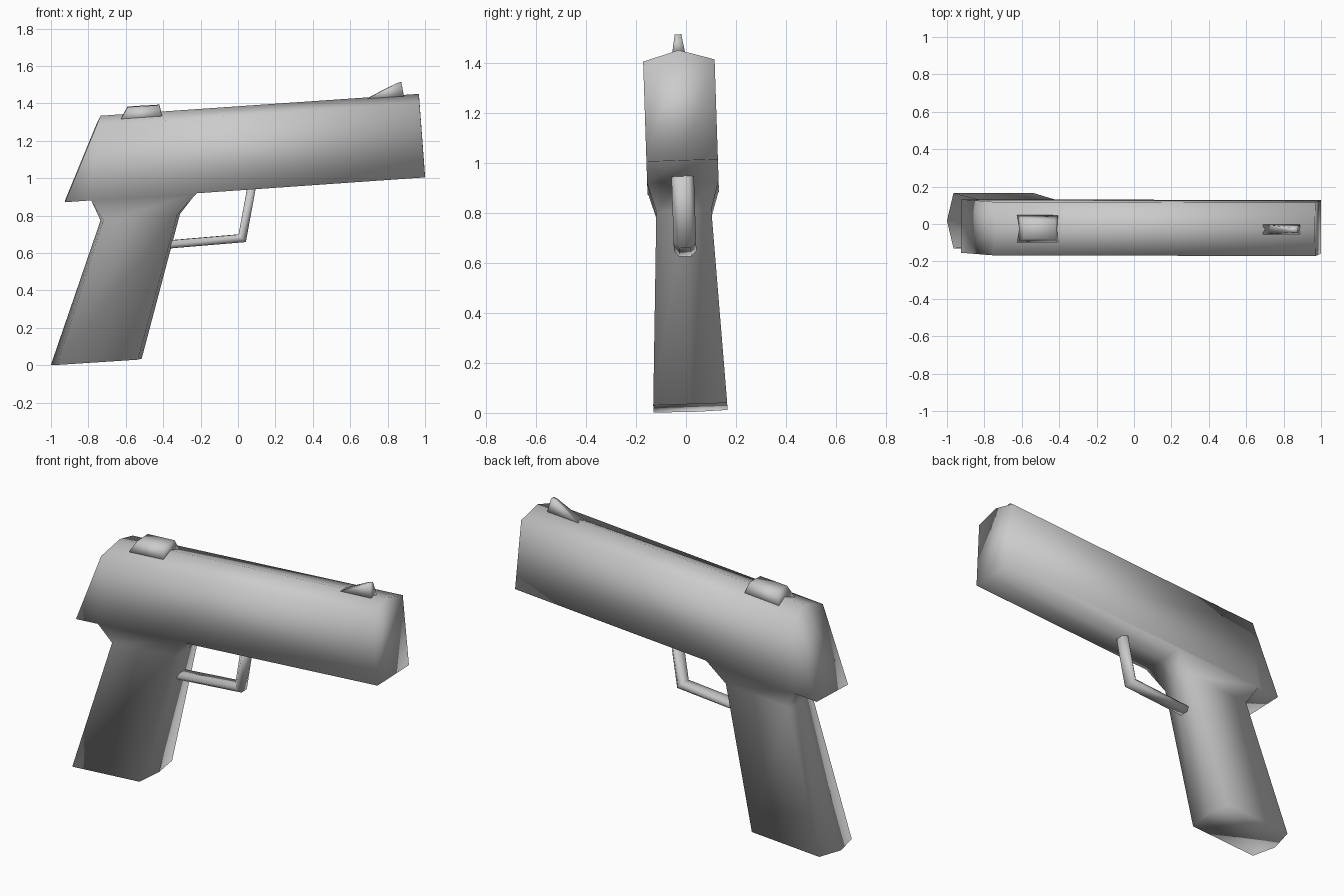
import bpy, bmesh
from mathutils import Matrix, Vector

if "Cube" in bpy.data.objects:
    bpy.data.objects.remove(bpy.data.objects["Cube"])

steel = bpy.data.materials.new("plain_grey")
steel.use_nodes = True
steel.diffuse_color = (0.6, 0.6, 0.6, 1)
steel.node_tree.nodes["Principled BSDF"].inputs["Base Color"].default_value = (0.6, 0.6, 0.6, 1)

# The whole model leans slightly to one side
LEAN = Matrix.Translation((0, 0.018, 0)) @ Matrix.Rotation(0.033, 4, 'X')


def finish(name, bm):
    bmesh.ops.recalc_face_normals(bm, faces=bm.faces)
    bm.transform(LEAN)
    mesh = bpy.data.meshes.new(name)
    bm.to_mesh(mesh)
    bm.free()
    mesh.materials.append(steel)
    mesh.shade_smooth()
    obj = bpy.data.objects.new(name, mesh)
    bpy.context.collection.objects.link(obj)
    return obj


def bridge(bm, a, b):
    n = len(a)
    for i in range(n):
        j = (i + 1) % n
        bm.faces.new((a[i], a[j], b[j], b[i]))


def loft(name, rings):
    bm = bmesh.new()
    loops = [[bm.verts.new(p) for p in ring] for ring in rings]
    for a, b in zip(loops, loops[1:]):
        bridge(bm, a, b)
    bm.faces.new(loops[0])
    bm.faces.new(loops[-1])
    return finish(name, bm)


# Body: peaked slide with the grip growing out of its underside
bm = bmesh.new()
HALF = 0.143


def row(x, z, half=HALF, ridge_x=None, ridge_z=None):
    rx = x if ridge_x is None else ridge_x
    rz = z if ridge_z is None else ridge_z
    return [bm.verts.new(p) for p in ((x, -half, z), (rx, 0, rz), (x, half, z))]


rear_top = row(-0.755, 1.29, ridge_x=-0.735, ridge_z=1.335)
muzzle_top = row(0.97, 1.41, ridge_x=0.967, ridge_z=1.452)
under = [row(-0.925, 0.877), row(-0.785, 0.887), row(-0.22, 0.925), row(1.0, 1.01)]

for i in range(2):
    bm.faces.new((rear_top[i], rear_top[i + 1], muzzle_top[i + 1], muzzle_top[i]))
    for a, b in ((0, 1), (2, 3)):
        bm.faces.new((under[a][i], under[a][i + 1], under[b][i + 1], under[b][i]))
for side in (0, 2):
    bm.faces.new([r[side] for r in under] + [muzzle_top[side], rear_top[side]])
for top, low in ((rear_top, under[0]), (muzzle_top, under[3])):
    bm.faces.new(top + low[::-1])

# Grip: narrow neck, then a six-sided handle widening downward
previous = under[1] + under[2][::-1]
neck = row(-0.72, 0.78, 0.11, -0.735, 0.775) + row(-0.325, 0.81, 0.11, -0.31)[::-1]
butt = row(-0.965, 0.007, 0.148, -1.0, 0.003) + row(-0.535, 0.035, 0.148, -0.515)[::-1]
for ring in (neck, butt):
    bridge(bm, previous, ring)
    previous = ring
bm.faces.new(butt)
finish("slide_and_grip", bm)


# Trigger guard: six-sided bar following outer and inner corners
def bar_ring(outer, inner):
    o, n = Vector((outer[0], 0, outer[1])), Vector((inner[0], 0, inner[1]))
    mid = (o + n) / 2
    wide, narrow = Vector((0, 0.045, 0)), Vector((0, 0.024, 0))
    return [o - narrow, o + narrow, mid + wide, n + narrow, n - narrow, mid - wide]


loft("trigger_guard", [
    bar_ring((0.098, 0.965), (0.052, 0.965)),
    bar_ring((0.042, 0.66), (0.003, 0.7)),
    bar_ring((-0.375, 0.625), (-0.37, 0.668)),
])


# Sights: tapered blocks, as a low and a high rectangle
def rect(x0, z0, x1, z1, half):
    return [(x0, -half, z0), (x1, -half, z1), (x1, half, z1), (x0, half, z0)]


loft("rear_sight", [rect(-0.628, 1.315, -0.405, 1.33, 0.075),
                    rect(-0.59, 1.383, -0.42, 1.393, 0.05)])
loft("front_sight", [rect(0.69, 1.428, 0.887, 1.44, 0.026),
                     rect(0.85, 1.51, 0.873, 1.515, 0.013)])
